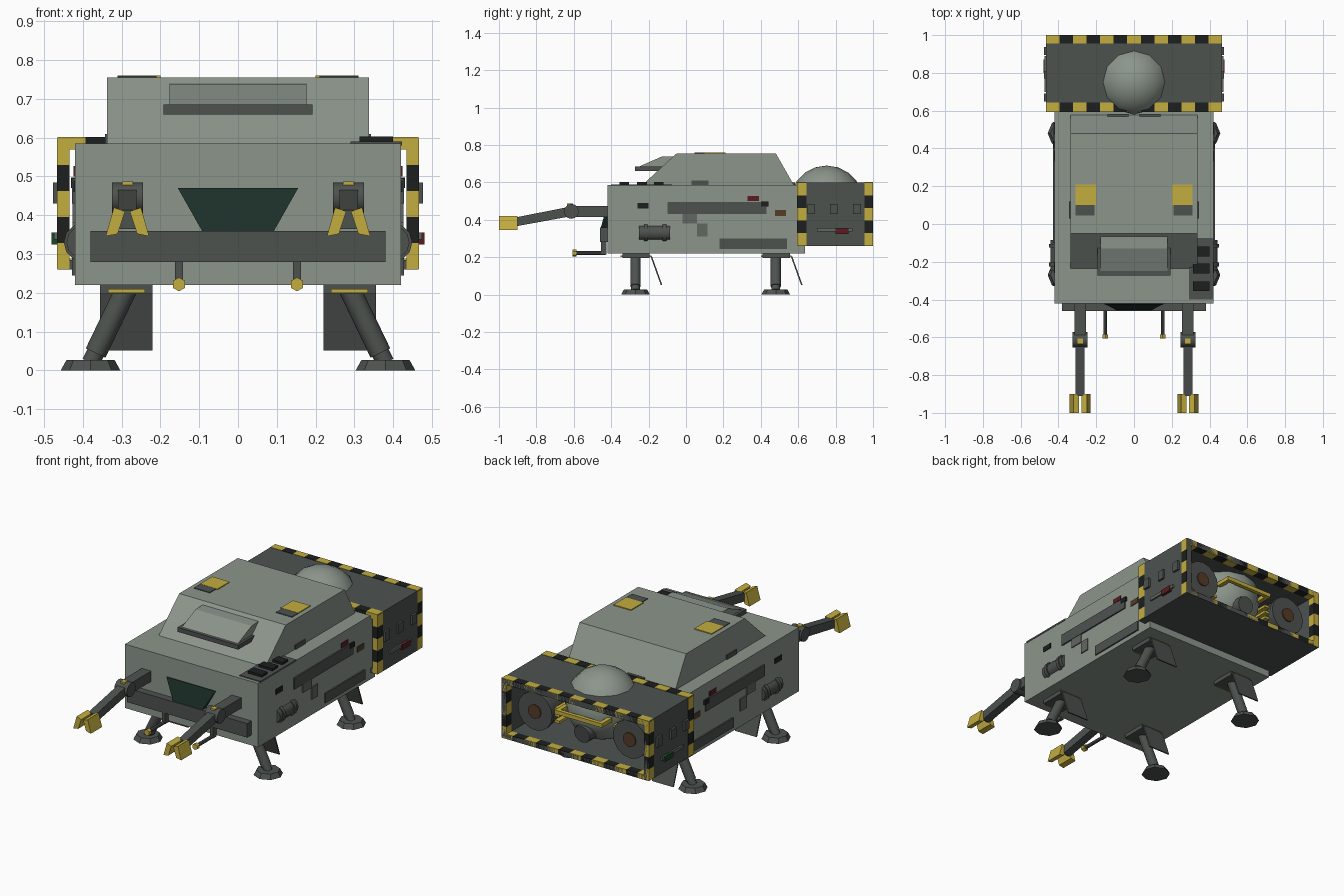
import bpy, bmesh, math
from mathutils import Vector

if "Cube" in bpy.data.objects:
    bpy.data.objects.remove(bpy.data.objects["Cube"])


def mat(name, r, g, b):
    m = bpy.data.materials.new(name)
    m.diffuse_color = (r, g, b, 1)
    m.use_nodes = True
    m.node_tree.nodes["Principled BSDF"].inputs["Base Color"].default_value = m.diffuse_color
    return m


HULL = mat("hull_green_grey", .26, .30, .26)
GREY = mat("mid_grey", .12, .135, .12)
DARK = mat("dark_grey", .075, .085, .078)
BLACK = mat("black", .012, .014, .013)
YELLOW = mat("yellow", .55, .42, .05)
GLASS = mat("dark_glass", .012, .03, .022)
BROWN = mat("brown", .09, .045, .02)
RED = mat("red", .1, .012, .015)
GREEN = mat("green", .01, .06, .02)


def finish(name, bm, m):
    bmesh.ops.recalc_face_normals(bm, faces=bm.faces)
    me = bpy.data.meshes.new(name)
    bm.to_mesh(me)
    bm.free()
    ob = bpy.data.objects.new(name, me)
    me.materials.append(m)
    bpy.context.collection.objects.link(ob)
    return ob


def box(name, x, y, z, m):
    bm = bmesh.new()
    bmesh.ops.create_cube(bm, size=1)
    for v in bm.verts:
        v.co = [(a + b) / 2 + c * abs(b - a) for (a, b), c in zip((x, y, z), v.co)]
    return finish(name, bm, m)


def pair(name, x, y, z, m):
    for s, side in ((1, "right"), (-1, "left")):
        box(f"{side}_{name}", (s * x[0], s * x[1]), y, z, m)


def hull(name, pts, m):
    bm = bmesh.new()
    for p in pts:
        bm.verts.new(p)
    bmesh.ops.convex_hull(bm, input=bm.verts)
    bmesh.ops.dissolve_limit(bm, angle_limit=.01, verts=bm.verts, edges=bm.edges)
    return finish(name, bm, m)


def prism(name, x0, x1, yz, m):
    return hull(name, [(x, y, z) for x in (x0, x1) for y, z in yz], m)


def rod(name, a, b, r, m, n=12, r2=None):
    a, b = Vector(a), Vector(b)
    d = b - a
    bm = bmesh.new()
    bmesh.ops.create_cone(bm, cap_ends=True, segments=n, radius1=r,
                          radius2=r if r2 is None else r2, depth=d.length)
    q = Vector((0, 0, 1)).rotation_difference(d)
    for v in bm.verts:
        v.co = q @ v.co + (a + b) / 2
    if n > 8:
        for f in bm.faces:
            f.smooth = len(f.verts) == 4
    return finish(name, bm, m)


# Hull and cabin
box("hull", (-.42, .42), (-.42, .635), (.22, .585), HULL)
prism("cabin", -.337, .337, [(-.24, .58), (-.05, .755), (.48, .755), (.58, .58)], HULL)
prism("window_hood", -.177, .177, [(-.25, .685), (-.13, .738), (-.05, .74), (-.1, .68)], HULL)
box("window_sill", (-.192, .192), (-.272, -.12), (.66, .685), DARK)
pair("roof_hatch", (.2, .31), (.10, .21), (.75, .76), YELLOW)
pair("roof_hatch_step", (.21, .31), (.045, .10), (.75, .759), DARK)
pair("cabin_rear_slot", (.03, .14), (.565, .583), (.585, .6), DARK)
pair("roof_side_slot", (.325, .343), (.03, .12), (.585, .61), DARK)

# Corner equipment on the right front
box("corner_plate", (.29, .422), (-.4, -.22), (.58, .59), DARK)
box("corner_plate_rear", (.33, .422), (-.22, -.075), (.58, .59), DARK)
for i, y in enumerate((-.33, -.235, -.145)):
    box(f"corner_block_{i}", (.313, .4), (y - .026, y + .026), (.588, .603), BLACK)

# Front bumper and mouth window
box("bumper", (-.38, .38), (-.46, -.41), (.28, .36), DARK)
hull("front_window", [(s * x, y, z) for s in (1, -1) for x, y, z in
     ((.155, -.41, .47), (.155, -.425, .47), (.09, -.41, .355), (.09, -.456, .355))], GLASS)

# Flank details
for y0, y1, z0, z1, x, m, n in (
        (-.1, .43, .43, .495, .428, DARK, "upper_rail"),
        (.18, .54, .245, .30, .428, DARK, "lower_rail"),
        (-.26, -.2, .46, .49, .424, BLACK, "vent_front"),
        (-.02, .06, .38, .43, .426, GREY, "panel_a"),
        (.06, .115, .31, .38, .426, GREY, "panel_b"),
        (.33, .39, .50, .527, .424, RED, "marker_a"),
        (.4, .44, .47, .497, .43, BLACK, "vent_rear"),
        (.475, .535, .42, .452, .424, BROWN, "marker_b")):
    pair(n, (.41, x), (y0, y1), (z0, z1), m)

# Rear open frame
pair("frame_wall", (.437, .465), (.595, 1), (.26, .60), DARK)
box("frame_top", (-.465, .465), (.595, 1), (.572, .60), DARK)
box("frame_floor", (-.465, .465), (.595, 1), (.26, .285), DARK)

# Hazard stripes round both frame ends
for e, (y0, y1) in enumerate(((.594, .644), (.955, 1.0))):
    n, w = 13, .93 / 13
    for i in range(n):
        x = (-.465 + i * w, -.465 + (i + 1) * w)
        m = BLACK if i % 2 else YELLOW
        box(f"top_stripe_{e}_{i}", x, (y0, y1), (.569, .602), m)
        if e:
            box(f"floor_stripe_{i}", x, (y0, y1), (.262, .288), m)
    for i in range(5):
        pair(f"wall_stripe_{e}_{i}", (.434, .467), (y0, y1),
             (.262 + i * .067, .262 + (i + 1) * .067), BLACK if i % 2 else YELLOW)

# Frame side fittings
for i, y in enumerate((.67, .79, .915)):
    pair(f"frame_fitting_{i}", (.46, .477), (y - .021, y + .021), (.43, .485), DARK)
pair("frame_bar", (.46, .474), (.7, .89), (.338, .356), GREY)
box("right_frame_light", (.46, .48), (.8, .87), (.325, .356), RED)
box("left_frame_light", (-.48, -.46), (.8, .87), (.325, .356), GREEN)

# Ball tank inside the frame
bm = bmesh.new()
bmesh.ops.create_uvsphere(bm, u_segments=12, v_segments=10, radius=.197)
for v in bm.verts:
    v.co += Vector((0, .752, .493))
for f in bm.faces:
    f.smooth = True
finish("ball_tank", bm, HULL)
rod("ball_nozzle", (0, .8, .4), (0, .94, .38), .07, DARK, 12, .05)

# Handle and thrusters
box("handle_bar", (-.15, .15), (.95, .972), (.47, .492), YELLOW)
pair("handle_end", (.125, .15), (.88, .955), (.47, .492), YELLOW)
for s, side in ((1, "right"), (-1, "left")):
    x = s * .30
    rod(f"{side}_thruster", (x, .62, .43), (x, .93, .43), .085, DARK, 16, .105)
    rod(f"{side}_thruster_rim", (x, .915, .43), (x, .935, .43), .108, DARK, 16)
    rod(f"{side}_thruster_core", (x, .93, .43), (x, .942, .43), .04, BROWN, 12)
    for i in range(3):
        box(f"{side}_inner_stripe_{i}", (s * .17, s * .2), (.62, .9),
            (.38 + i * .035, .395 + i * .035), YELLOW)

for s, side in ((1, "right"), (-1, "left")):
    # Flank tank with collars
    rod(f"{side}_tank", (s * .40, -.25, .33), (s * .40, -.085, .33), .042, DARK, 12)
    for i, y in enumerate((-.225, -.125)):
        rod(f"{side}_tank_collar_{i}", (s * .40, y, .33), (s * .40, y + .02, .33), .049, DARK, 12)

    # Front arms with claws
    x = s * .285
    box(f"{side}_upper_arm", (x - .03, x + .03), (-.6, -.41), (.415, .475), DARK)
    rod(f"{side}_elbow", (x - .04, -.613, .445), (x + .04, -.613, .445), .04, DARK, 12)
    box(f"{side}_elbow_cap", (x - .014, x + .014), (-.635, -.605), (.475, .487), YELLOW)
    prism(f"{side}_forearm", x - .024, x + .024,
          [(-.61, .42), (-.61, .472), (-.91, .365), (-.91, .413)], DARK)
    for t in (1, -1):
        hull(f"{side}_claw_{'outer' if t == 1 else 'inner'}",
             [(x + t * a, y, z) for y in (-1, -.9) for a, z in
              ((.006, .41), (.035, .42), (.025, .352), (.056, .346))], YELLOW)

    # Lower probes
    px = s * .152
    box(f"{side}_probe_stem", (px - .01, px + .01), (-.455, -.425), (.215, .29), DARK)
    rod(f"{side}_probe_rod", (px, -.43, .222), (px, -.59, .222), .01, DARK, 8)
    rod(f"{side}_probe_tip", (px, -.585, .222), (px, -.607, .222), .018, YELLOW, 6)

    # Landing legs with feet and doors
    for y, end in ((-.27, "front"), (.48, "rear")):
        n = f"{side}_{end}"
        box(f"{n}_leg_mount", (s * .22, s * .355), (y - .07, y + .075), (.197, .222), DARK)
        box(f"{n}_leg_mount_trim", (s * .24, s * .335), (y - .08, y + .085), (.2, .21), YELLOW)
        rod(f"{n}_leg_lower", (s * .38, y, .02), (s * .325, y, .13), .023, DARK, 12)
        rod(f"{n}_leg_upper", (s * .367, y, .045), (s * .285, y, .215), .028, DARK, 12)
        rod(f"{n}_foot", (s * .38, y, 0), (s * .38, y, .027), .077, DARK, 8, .062)
        prism(f"{n}_leg_door", s * .22, s * .355,
              [(y + .08, .205), (y + .088, .205), (y + .135, .052), (y + .143, .052)], DARK)
